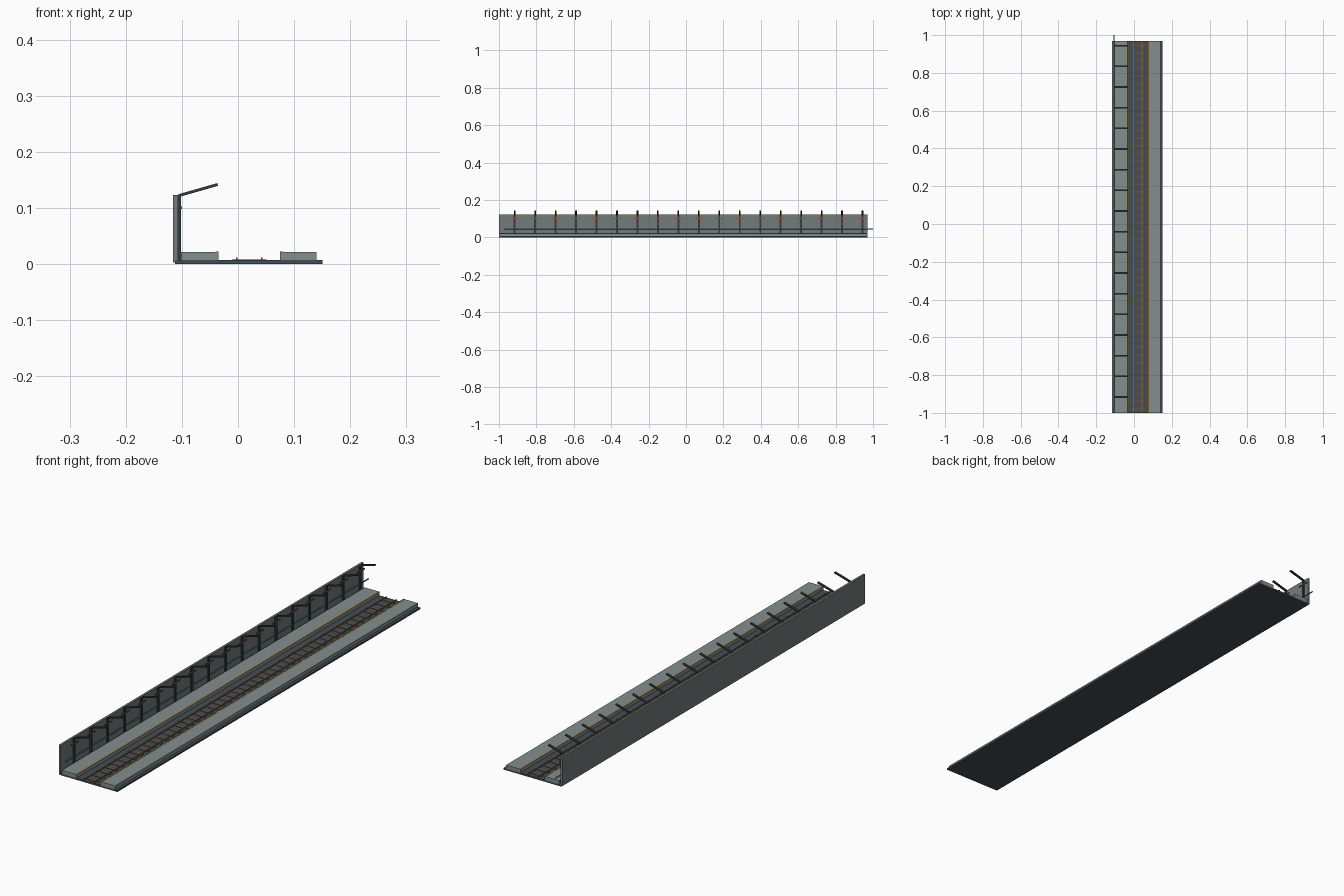
import bpy, bmesh, math
from mathutils import Matrix, Vector

if "Cube" in bpy.data.objects:
    bpy.data.objects.remove(bpy.data.objects["Cube"])


def mat(name, rgb):
    m = bpy.data.materials.new(name)
    m.diffuse_color = (*rgb, 1)
    m.use_nodes = True
    m.node_tree.nodes["Principled BSDF"].inputs["Base Color"].default_value = m.diffuse_color
    return m


DARK = mat("dark_ballast", (0.06, 0.075, 0.085))
STEEL = mat("dark_steel", (0.035, 0.045, 0.05))
CONCRETE = mat("concrete", (0.23, 0.27, 0.27))
WALL = mat("wall_grey", (0.17, 0.20, 0.20))
YELLOW = mat("edge_yellow", (0.45, 0.28, 0.06))
RUST = mat("rust", (0.25, 0.11, 0.06))
TIMBER = mat("timber", (0.12, 0.08, 0.06))
TEAL = mat("teal", (0.06, 0.20, 0.22))


def boxes(name, spans, material):
    """One object made of boxes given as ((x0, x1), (y0, y1), (z0, z1))."""
    bm = bmesh.new()
    for span in spans:
        size = [b - a for a, b in span]
        mid = Vector([(a + b) / 2 for a, b in span])
        bmesh.ops.create_cube(bm, size=1, matrix=Matrix.Translation(mid) @ Matrix.Diagonal((*size, 1)))
    return finish(name, bm, material)


def finish(name, bm, material):
    me = bpy.data.meshes.new(name)
    bm.to_mesh(me)
    bm.free()
    me.materials.append(material)
    ob = bpy.data.objects.new(name, me)
    bpy.context.collection.objects.link(ob)
    return ob


Y = (-1.0, 0.97)
TRACK_X = 0.02
POSTS = [-0.916 + i * 0.1094 for i in range(18)]

# ground slab and back wall
boxes("track_bed", [((-0.112, 0.151), Y, (0.0, 0.007))], DARK)
boxes("back_wall", [((-0.116, -0.107), Y, (0.003, 0.123))], WALL)

# platforms with yellow edge strips
boxes("left_platform", [((-0.102, -0.035), Y, (0.006, 0.022))], CONCRETE)
boxes("right_platform", [((0.075, 0.14), Y, (0.006, 0.022))], CONCRETE)
boxes("platform_edges", [((-0.040, -0.035), Y, (0.0215, 0.0228)),
                         ((0.075, 0.080), Y, (0.0215, 0.0228))], YELLOW)

# sleepers and rails
boxes("sleepers", [((TRACK_X - 0.031, TRACK_X + 0.031), (y - 0.006, y + 0.006), (0.005, 0.0085))
                   for y in [-0.98 + i * 0.041 for i in range(48)]], TIMBER)
boxes("rails", [((TRACK_X + s * 0.0225 - 0.0015, TRACK_X + s * 0.0225 + 0.0015), Y, (0.008, 0.0115))
                for s in (-1, 1)], RUST)

# wall posts with small cross brackets
boxes("wall_posts", [((-0.109, -0.102), (y - 0.005, y + 0.005), (0.004, 0.123)) for y in POSTS], STEEL)
boxes("post_brackets", [((-0.103, -0.100), (y - 0.024, y + 0.024), (0.098, 0.103)) for y in POSTS], RUST)

# slanted arms reaching over the platform
bm = bmesh.new()
a, b = Vector((-0.106, 0, 0.122)), Vector((-0.036, 0, 0.142))
tilt = Matrix.Rotation(-math.atan2(b.z - a.z, b.x - a.x), 4, 'Y')
for y in POSTS:
    mid = (a + b) / 2 + Vector((0, y, 0))
    bmesh.ops.create_cube(bm, size=1, matrix=Matrix.Translation(mid) @ tilt
                          @ Matrix.Diagonal(((b - a).length, 0.009, 0.005, 1)))
finish("roof_arms", bm, STEEL)

# service pipe along the wall
bm = bmesh.new()
bmesh.ops.create_cone(bm, cap_ends=True, segments=12, radius1=0.0025, radius2=0.0025, depth=1.97,
                      matrix=Matrix.Translation((-0.106, 0.015, 0.045)) @ Matrix.Rotation(math.pi / 2, 4, 'X'))
for f in bm.faces:
    f.smooth = len(f.verts) == 4
finish("wall_pipe", bm, TEAL)
